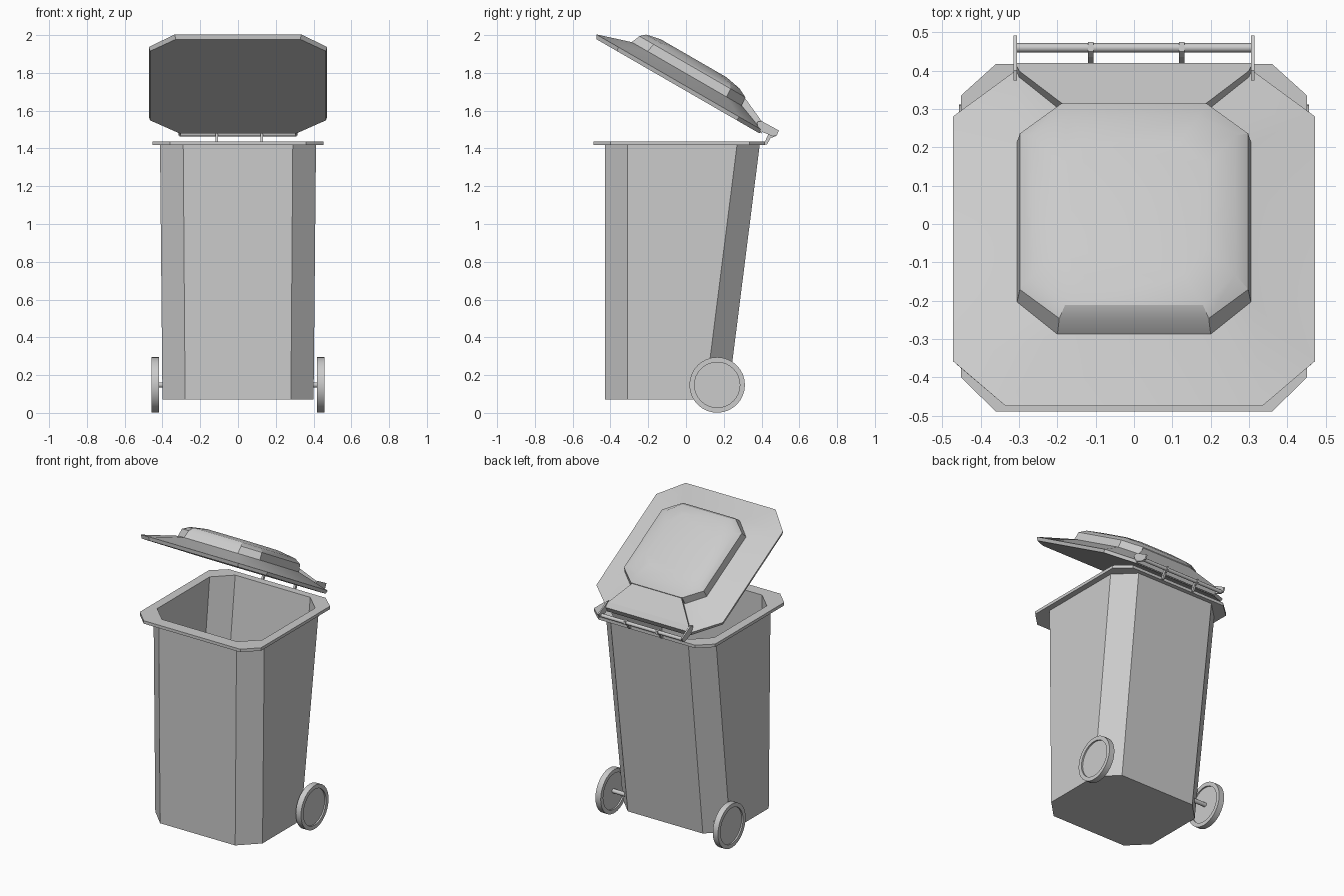
import bpy, bmesh, math
from mathutils import Vector

if "Cube" in bpy.data.objects:
    bpy.data.objects.remove(bpy.data.objects["Cube"])

TILT = math.radians(30)


def loft(name, rings, smooth=None):
    """Skin a list of equal-length point rings and cap both ends."""
    bm = bmesh.new()
    loops = [[bm.verts.new(p) for p in r] for r in rings]
    n = len(rings[0])
    for a, b in zip(loops, loops[1:]):
        for i in range(n):
            j = (i + 1) % n
            bm.faces.new((a[i], a[j], b[j], b[i]))
    bm.faces.new(loops[0])
    bm.faces.new(loops[-1])
    bmesh.ops.recalc_face_normals(bm, faces=bm.faces)
    me = bpy.data.meshes.new(name)
    bm.to_mesh(me)
    bm.free()
    ob = bpy.data.objects.new(name, me)
    bpy.context.collection.objects.link(ob)
    if smooth:
        bpy.ops.object.select_all(action='DESELECT')
        ob.select_set(True)
        bpy.context.view_layer.objects.active = ob
        bpy.ops.object.shade_smooth_by_angle(angle=math.radians(smooth))
    return ob


def octagon(w, f, wf, fs, bs, b, wb, h):
    """Octagon: half width w, front f (half width wf), side from fs to bs, back b (half width wb)."""
    return [(-wf, f, h), (wf, f, h), (w, fs, h), (w, bs, h),
            (wb, b, h), (-wb, b, h), (-w, bs, h), (-w, fs, h)]


def on_lid(p):
    """Lid space (x, distance forward, height) to world."""
    x, u, n = p
    c, s = math.cos(TILT), math.sin(TILT)
    return (x, 0.38 - c * u + s * n, 1.485 + s * u + c * n)


def circle_x(x, r, y, z, n):
    return [(x, y + r * math.cos(2 * math.pi * i / n),
             z + r * math.sin(2 * math.pi * i / n)) for i in range(n)]


def plate(name, profile, x, t):
    """Extrude a y,z profile along x."""
    return loft(name, [[(x + d, y, z) for y, z in profile] for d in (-t / 2, t / 2)])


# Hollow body with flared rim
loft("bin_body", [
    octagon(0.40, -0.43, 0.28, -0.31, 0.10, 0.22, 0.28, 0.07),
    octagon(0.413, -0.43, 0.29, -0.31, 0.27, 0.39, 0.29, 1.417),
    octagon(0.452, -0.49, 0.36, -0.40, 0.335, 0.418, 0.36, 1.417),
    octagon(0.452, -0.49, 0.36, -0.40, 0.335, 0.418, 0.36, 1.437),
    octagon(0.393, -0.41, 0.28, -0.30, 0.26, 0.37, 0.28, 1.437),
    octagon(0.38, -0.41, 0.27, -0.30, 0.09, 0.20, 0.27, 0.09),
])

# Open lid: rim, sloping border and raised panel
lid_rings = [
    octagon(0.465, 0.985, 0.33, 0.86, 0.127, -0.01, 0.31, 0.0),
    octagon(0.472, 1.0, 0.335, 0.865, 0.127, -0.01, 0.31, 0.022),
    octagon(0.305, 0.817, 0.20, 0.72, 0.237, 0.145, 0.20, 0.08),
    octagon(0.298, 0.797, 0.195, 0.71, 0.24, 0.15, 0.19, 0.128),
    octagon(0.265, 0.771, 0.18, 0.68, 0.26, 0.20, 0.17, 0.153),
    octagon(0.19, 0.69, 0.13, 0.61, 0.36, 0.29, 0.12, 0.17),
]
loft("lid", [[on_lid(p) for p in r] for r in lid_rings], 25)

# Ramp joining the panel to the hinge edge
ramp = [(0.20, 0.165, 0.14), (0.155, 0.18, 0.126), (0.013, 0.30, 0.062), (-0.02, 0.31, 0.045)]
loft("lid_rear_ramp", [[on_lid(p) for p in
     ((-w, u, 0.005), (w, u, 0.005), (w, u, h), (-w, u, h))] for u, w, h in ramp])

# Hinge: rod, end arms and clips rising from the rim
loft("hinge_rod", [circle_x(x, 0.012, 0.46, 1.476, 12) for x in (-0.31, 0.31)], 40)
arm = [(0.375, 1.54), (0.40, 1.545), (0.492, 1.495), (0.48, 1.468), (0.45, 1.468), (0.385, 1.495)]
clip = [(0.41, 1.42), (0.428, 1.42), (0.448, 1.455), (0.475, 1.465),
        (0.475, 1.488), (0.45, 1.49), (0.436, 1.475)]
for side, x in (("left", -0.31), ("right", 0.31)):
    plate("hinge_arm_" + side, arm, x, 0.01)
for side, x in (("left", -0.113), ("right", 0.125)):
    plate("hinge_clip_" + side, clip, x, 0.014)

# Wheels with recessed discs, joined by an axle
wheel = [(0.428, 0.12), (0.418, 0.12), (0.418, 0.147), (0.457, 0.147), (0.457, 0.12), (0.447, 0.12)]
for side, s in (("left", -1), ("right", 1)):
    loft("wheel_" + side, [circle_x(s * x, r, 0.165, 0.148, 32) for x, r in wheel], 30)
loft("axle", [circle_x(x, 0.014, 0.165, 0.148, 12) for x in (-0.435, 0.435)], 40)
